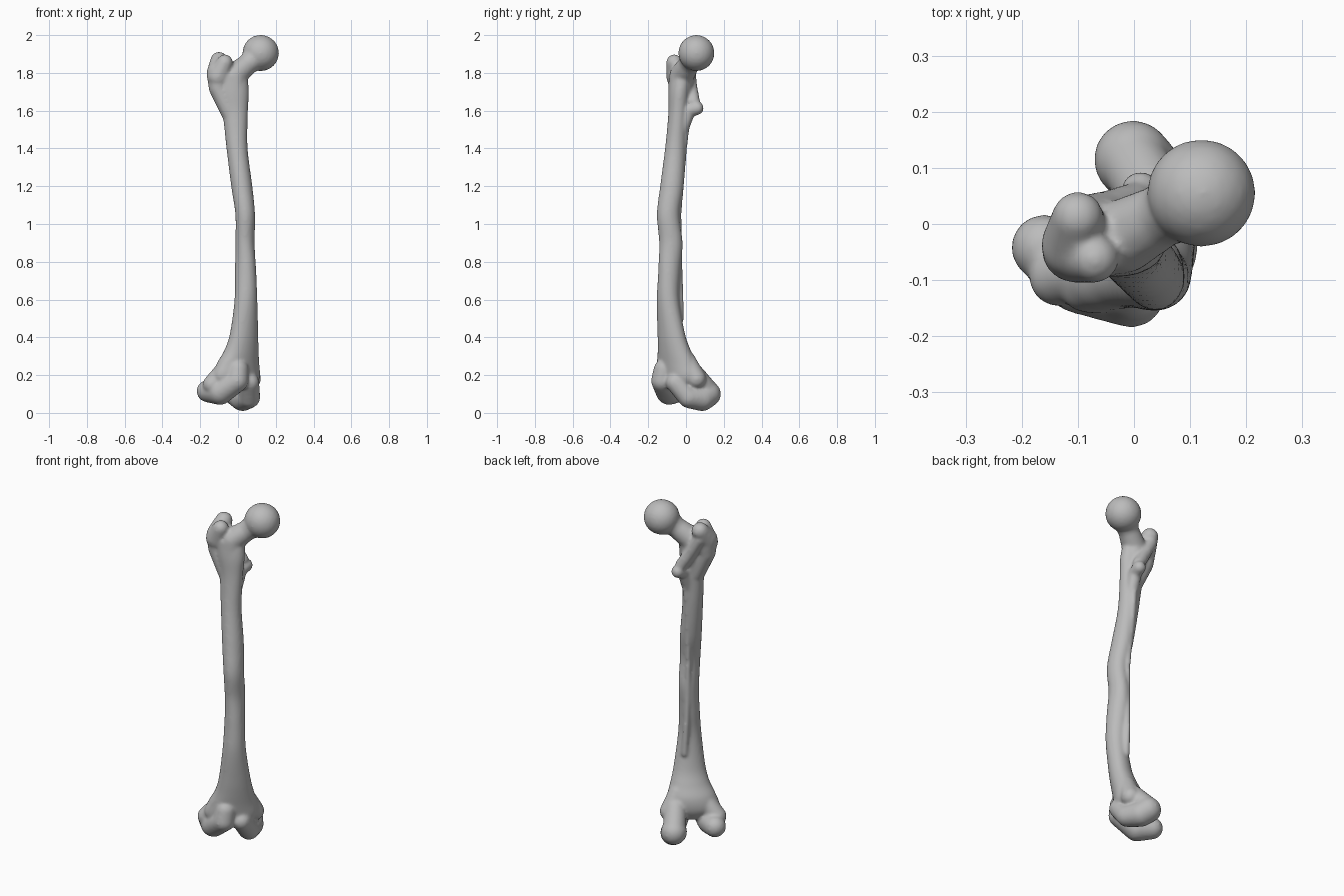
import bpy, bmesh, math
from mathutils import Vector

bm = bmesh.new()


def limb(*balls):
    """Chain of tapered rounded segments; each ball is (x, y, z, radius)."""
    for a, b in zip(balls, balls[1:]):
        part = bmesh.new()
        for x, y, z, r in (a, b):
            ball = bmesh.ops.create_icosphere(part, subdivisions=3, radius=r)
            bmesh.ops.translate(part, verts=ball["verts"], vec=(x, y, z))
        bmesh.ops.delete(part, geom=part.faces[:], context="FACES_ONLY")
        bmesh.ops.delete(part, geom=part.edges[:], context="EDGES_FACES")
        res = bmesh.ops.convex_hull(part, input=part.verts[:])
        inner = [g for g in res["geom_interior"] if isinstance(g, bmesh.types.BMVert)]
        bmesh.ops.delete(part, geom=inner, context="VERTS")
        bmesh.ops.recalc_face_normals(part, faces=part.faces[:])
        me = bpy.data.meshes.new("segment")
        part.to_mesh(me)
        part.free()
        bm.from_mesh(me)
        bpy.data.meshes.remove(me)


def spline(p0, p1, p2, p3, t):
    """Catmull-Rom blend of one number."""
    return 0.5 * (2 * p1 + (p2 - p0) * t + (2 * p0 - 5 * p1 + 4 * p2 - p3) * t * t
                  + (3 * p1 - p0 - 3 * p2 + p3) * t ** 3)


def loft(stations, steps=6, sides=40):
    """Skin of turned ellipses; each station is (z, x, y, half width, half depth, turn)."""
    rows = []
    for i in range(len(stations) - 1):
        quad = [stations[max(0, min(len(stations) - 1, i + k))] for k in (-1, 0, 1, 2)]
        rows += [[spline(*v, s / steps) for v in zip(*quad)] for s in range(steps)]
    rows.append(stations[-1])
    rings = []
    for z, x, y, a, b, turn in rows:
        c, s = math.cos(math.radians(turn)), math.sin(math.radians(turn))
        ring = []
        for k in range(sides):
            t = math.tau * k / sides
            u, v = a * math.cos(t), b * math.sin(t)
            ring.append(bm.verts.new((x + u * c - v * s, y + u * s + v * c, z)))
        rings.append(ring)
    for lo, hi in zip(rings, rings[1:]):
        for k in range(sides):
            j = (k + 1) % sides
            bm.faces.new((lo[k], lo[j], hi[j], hi[k]))
    bm.faces.new(rings[0][::-1])
    bm.faces.new(rings[-1])


# shaft with the flared lower end
loft([
    (0.13, 0.000, -0.060, 0.100, 0.060, 38),
    (0.19, -0.008, -0.050, 0.145, 0.078, 38),
    (0.26, 0.000, -0.050, 0.130, 0.082, 40),
    (0.33, 0.018, -0.062, 0.104, 0.072, 42),
    (0.42, 0.032, -0.078, 0.084, 0.062, 42),
    (0.60, 0.042, -0.095, 0.062, 0.058, 40),
    (0.75, 0.040, -0.088, 0.055, 0.060, 30),
    (0.90, 0.037, -0.080, 0.051, 0.062, 0),
    (1.05, 0.038, -0.094, 0.052, 0.060, 0),
    (1.20, 0.020, -0.075, 0.056, 0.062, 0),
    (1.40, -0.005, -0.056, 0.056, 0.055, 0),
    (1.58, -0.015, -0.042, 0.067, 0.052, 0),
    (1.70, -0.028, -0.036, 0.086, 0.058, 5),
    (1.79, -0.035, -0.030, 0.085, 0.058, 15),
])
# ridge along the back of the shaft
limb((0.005, 0.005, 1.58, 0.022), (0.0, -0.008, 1.40, 0.014),
     (0.012, -0.040, 1.05, 0.016), (0.018, -0.032, 0.70, 0.016), (0.03, -0.03, 0.5, 0.02))
# neck and ball head
limb((-0.02, -0.03, 1.70, 0.062), (-0.02, -0.022, 1.785, 0.066),
     (0.05, 0.015, 1.845, 0.056), (0.10, 0.04, 1.89, 0.068))
limb((0.119, 0.055, 1.905, 0.096), (0.121, 0.055, 1.905, 0.096))
# large outer knob with its two peaks
limb((-0.04, -0.042, 1.58, 0.046), (-0.105, -0.042, 1.72, 0.050),
     (-0.105, -0.038, 1.80, 0.061), (-0.100, 0.012, 1.866, 0.046))
limb((-0.105, -0.045, 1.78, 0.060), (-0.070, -0.062, 1.855, 0.043))
# crest leading to the small inner knob
limb((-0.10, 0.015, 1.82, 0.036), (-0.05, 0.025, 1.73, 0.034), (0.0, 0.04, 1.65, 0.034))
limb((0.0, -0.02, 1.50, 0.034), (0.005, 0.015, 1.60, 0.036), (0.012, 0.058, 1.613, 0.036))
# outer knuckle
limb((-0.160, -0.042, 0.115, 0.059), (-0.095, -0.090, 0.112, 0.070),
     (-0.005, -0.125, 0.170, 0.060), (0.0, -0.115, 0.23, 0.056))
limb((-0.135, -0.095, 0.15, 0.052), (-0.06, -0.08, 0.24, 0.05))
# inner knuckle
limb((-0.002, 0.115, 0.100, 0.070), (0.025, 0.085, 0.077, 0.068),
     (0.060, 0.015, 0.083, 0.058), (0.060, -0.055, 0.16, 0.052))
limb((0.070, 0.055, 0.18, 0.052), (0.05, 0.0, 0.28, 0.050))
limb((0.0, 0.110, 0.115, 0.062), (0.04, 0.04, 0.20, 0.06))

# fuse everything into one smooth surface
mesh = bpy.data.meshes.new("thigh_bone")
bm.to_mesh(mesh)
bm.free()
bone = bpy.data.objects.new("thigh_bone", mesh)
bpy.context.collection.objects.link(bone)
fuse = bone.modifiers.new("fuse", "REMESH")
fuse.mode = "VOXEL"
fuse.voxel_size = 0.008
fuse.use_smooth_shade = True
soften = bone.modifiers.new("soften", "SMOOTH")
soften.factor = 0.5
soften.iterations = 8

# bone colour
grey = bpy.data.materials.new("bone_grey")
grey.diffuse_color = (0.5, 0.5, 0.5, 1)
mesh.materials.append(grey)
for face in mesh.polygons:
    face.use_smooth = True
